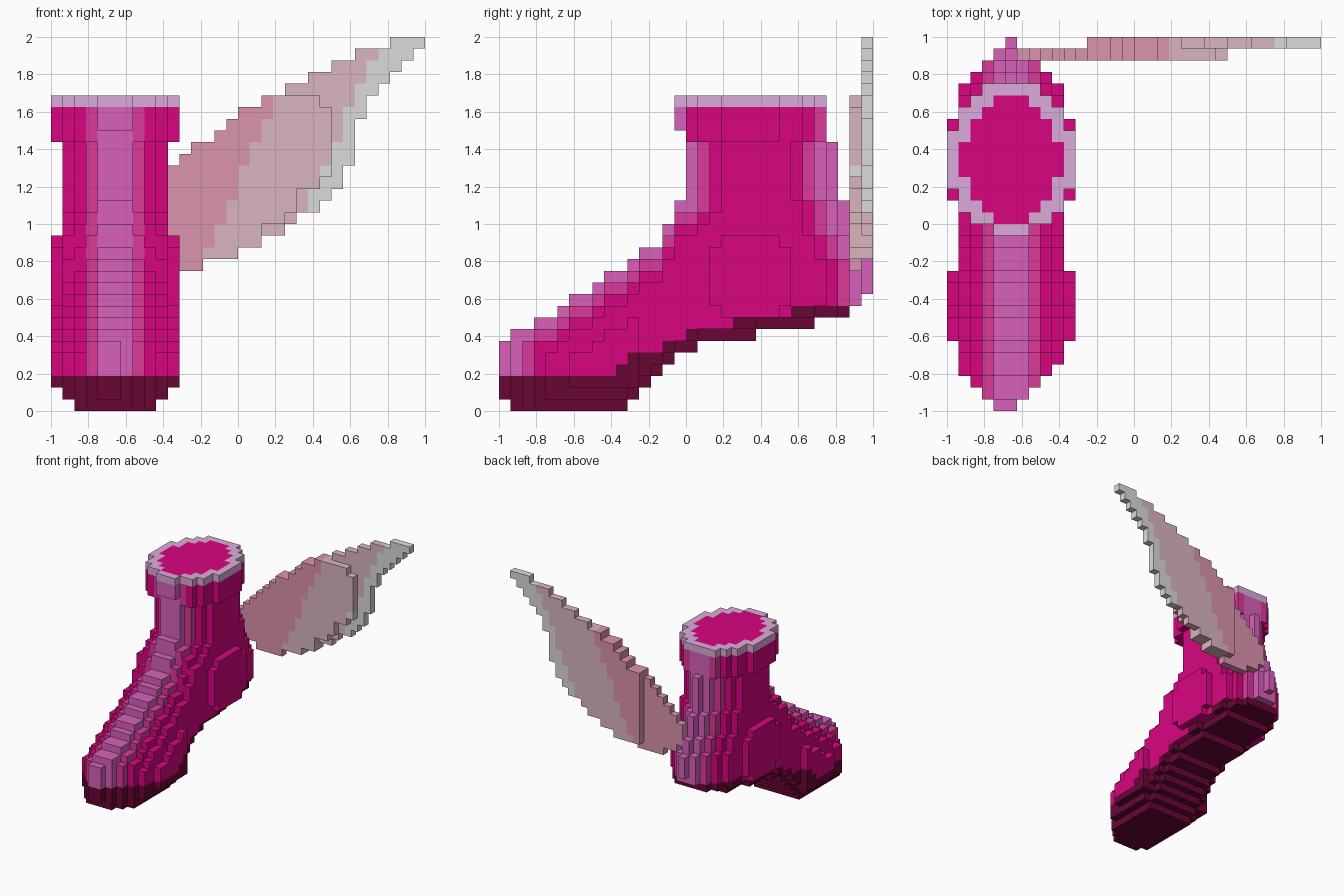
import bpy
import bmesh
from mathutils import Vector

cube = bpy.data.objects.get("Cube")
if cube:
    bpy.data.objects.remove(cube, do_unlink=True)

UNIT = 1 / 16          # edge of one block
MID = 5                # block column on the boot's centre line
GRID = 32


def material(name, rgb):
    """Flat material from display colour values."""
    lin = [((c / 255 + 0.055) / 1.055) ** 2.4 for c in rgb] + [1]
    mat = bpy.data.materials.new(name)
    mat.use_nodes = True
    mat.diffuse_color = lin
    mat.node_tree.nodes["Principled BSDF"].inputs["Base Color"].default_value = lin
    return mat


MATS = {
    "magenta": material("magenta", (217, 4, 129)),
    "rose": material("rose", (219, 58, 154)),
    "orchid": material("orchid", (217, 97, 187)),
    "mauve": material("mauve", (219, 172, 217)),
    "maroon": material("maroon", (105, 4, 52)),
    "dusty_pink": material("dusty pink", (219, 147, 175)),
    "pale_pink": material("pale pink", (218, 182, 191)),
    "light_grey": material("light grey", (219, 219, 219)),
}


def runs(*pairs):
    """Expand (value, count) pairs into a profile."""
    return [v for v, n in pairs for _ in range(n)]


# Boot profiles, one value per block from toe to heel
BOTTOM = runs((1, 1), (0, 10), (1, 1), (2, 1), (3, 1), (4, 1), (5, 2),
              (6, 5), (7, 5), (8, 3), (9, 1), (10, 1))
SOLE_TOP = runs((3, 10), (4, 1), (5, 3), (6, 2), (7, 4), (8, 5), (9, 5), (0, 2))
TOP = runs((6, 1), (7, 2), (8, 2), (9, 1), (10, 2), (11, 1), (12, 2), (13, 1),
           (14, 2), (16, 1), (18, 2), (19, 1), (20, 1), (21, 1), (23, 12))
HALF_LEFT = [0, 1, 2, 3] + runs((4, 24), (3, 1), (2, 1), (1, 1), (0, 1))
HALF_RIGHT = [1, 2, 3, 4] + HALF_LEFT[4:]
DROP = [0, 0, 1, 2, 3]     # rounding of the upper edges, by distance from centre
RISE = [0, 0, 0, 0, 1]     # rounding of the lower edges
HEEL_STEPS = (13, 15, 18)  # heights where the heel spur steps inwards


def ellipse(d, j, centre, rx, ry):
    return (d / rx) ** 2 + ((j - centre) / ry) ** 2 <= 1


def in_bulge(j, k):
    """Raised ankle and toe panels on both sides."""
    a, b = abs(j - 21), abs(k - 11)
    ankle = max(a, b) <= 3 and a + b <= 5
    toe = 6 <= j <= 11 and 2 <= k < TOP[j] - 5
    return ankle or toe


def in_boot(i, j, k):
    d = abs(i - MID)
    if 23 <= k < 27 and ellipse(d, j, 21.2, 5.5, 6.4):
        return k > 23 or j > 15                      # flared cuff
    if d > MID:
        return False
    if d == MID:
        return in_bulge(j, k)
    if k < BOTTOM[j] + RISE[d]:
        return False
    if k < 27 and ellipse(d, j, 21.5, 4.6, 5.8):
        return True                                  # leg
    back = j + sum(k >= step for step in HEEL_STEPS)
    if back >= GRID:
        return False
    half = HALF_LEFT if i > MID else HALF_RIGHT
    return d <= half[back] and k < TOP[j] - DROP[d] * (j < 20)   # foot and heel


def boot_block(i, j, k):
    """Part and colour of a boot block."""
    d = abs(i - MID)
    if k < SOLE_TOP[j]:
        return "sole", "maroon"
    if k == 26:
        if ellipse(d, j, 21, 4.3, 5.3):
            return "boot_opening", "magenta"
        return "cuff_rim", "mauve"
    return "boot", "orchid" if d <= 1 else "rose" if d == 2 else "magenta"


# Wing outline, one value per block column from root to tip
WING_START = 6
WING_TOP = [17, 18, 19, 20, 21, 22] + runs(
    (23, 2), (24, 1), (25, 1), (26, 2), (27, 2), (28, 2), (29, 2),
    (30, 2), (31, 3), (32, 3))
WING_BOTTOM = runs((14, 1), (13, 2), (12, 4), (13, 3), (14, 2), (15, 2), (16, 1),
                   (17, 2), (18, 1)) + [19, 21, 25, 27, 28, 29, 30, 31]


def in_wing(i, j, k):
    if i < WING_START or j < 30:
        return False
    low, high = WING_BOTTOM[i - WING_START], WING_TOP[i - WING_START]
    if j == 31:                                      # rear, outer layer
        return i >= 12 and max(low, 13) <= k < high
    low += max(0, (i - 15) // 3)                     # front, inner layer
    return i < 24 and low <= k < min(high, 27 if i < 23 else 26)


def wing_block(i, j, k):
    x, z = (i + 0.5) * UNIT - 1, (k + 0.5) * UNIT
    if x < 0.43 * z - 0.52:
        return "wing", "dusty_pink"
    return "wing", "pale_pink" if x < 0.45 * z - 0.125 else "light_grey"


blocks = {}
for i in range(GRID):
    for j in range(GRID):
        for k in range(GRID):
            if in_boot(i, j, k):
                blocks[i, j, k] = boot_block(i, j, k)
            elif in_wing(i, j, k):
                blocks[i, j, k] = wing_block(i, j, k)


def build_part(part):
    """Mesh the outside faces of every block in one part."""
    bm = bmesh.new()
    verts, slots = {}, []

    def corner(p):
        key = tuple(p)
        if key not in verts:
            verts[key] = bm.verts.new(Vector(p) * UNIT - Vector((1, 1, 0)))
        return verts[key]

    for cell, (name, colour) in blocks.items():
        if name != part:
            continue
        if colour not in slots:
            slots.append(colour)
        for axis in range(3):
            for side in (0, 1):
                neighbour = list(cell)
                neighbour[axis] += 2 * side - 1
                if tuple(neighbour) in blocks:
                    continue
                loop = []
                for a, b in ((0, 0), (1, 0), (1, 1), (0, 1)):
                    p = list(cell)
                    p[axis] += side
                    p[(axis + 1) % 3] += a
                    p[(axis + 2) % 3] += b
                    loop.append(corner(p))
                face = bm.faces.new(loop if side else loop[::-1])
                face.material_index = slots.index(colour)
    mesh = bpy.data.meshes.new(part)
    bm.to_mesh(mesh)
    bm.free()
    for colour in slots:
        mesh.materials.append(MATS[colour])
    bpy.context.collection.objects.link(bpy.data.objects.new(part, mesh))


for part in ("sole", "boot", "cuff_rim", "boot_opening", "wing"):
    build_part(part)
